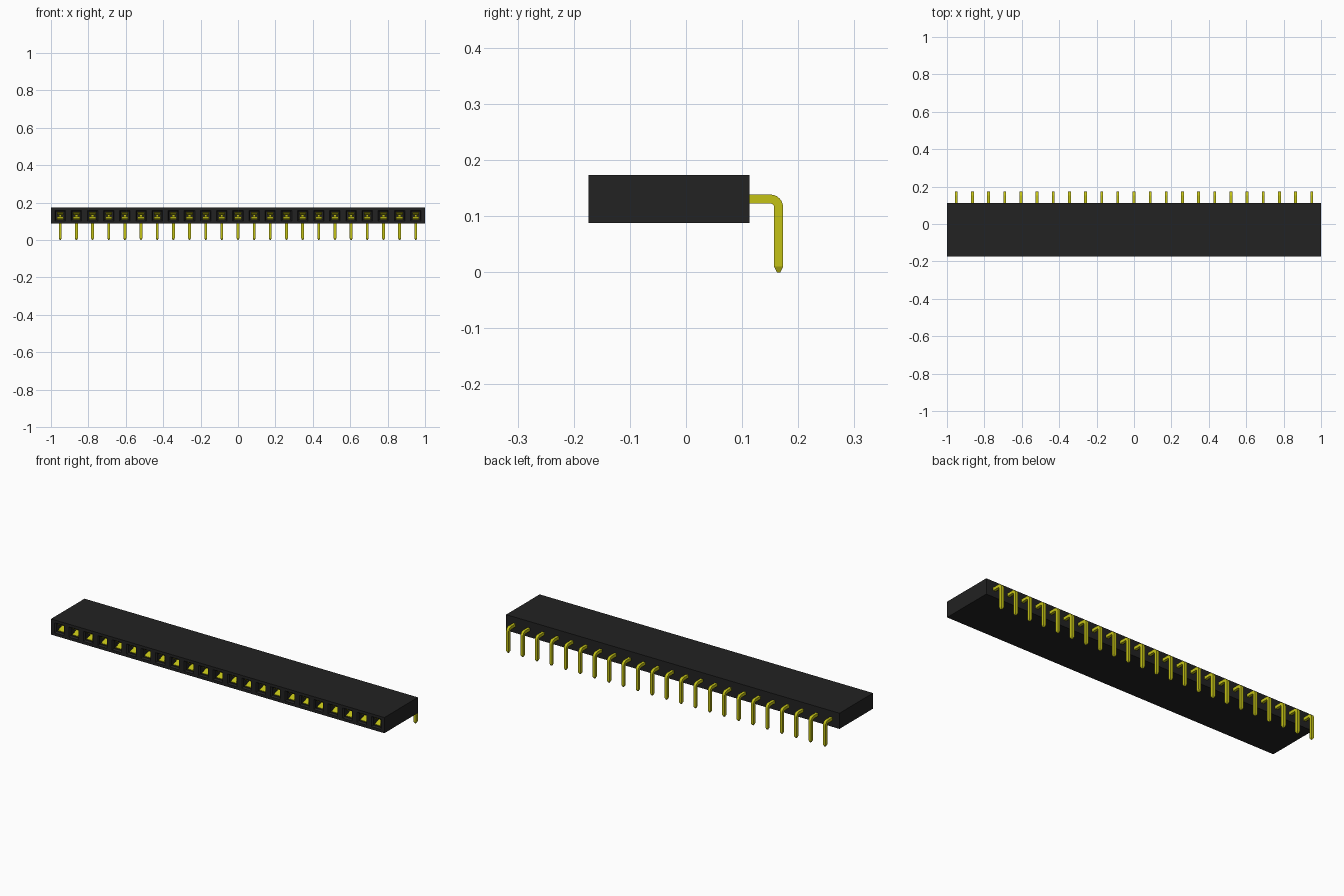
import bpy, bmesh, math
from mathutils import Vector

if "Cube" in bpy.data.objects:
    bpy.data.objects.remove(bpy.data.objects["Cube"], do_unlink=True)

COUNT = 23
PITCH = 0.0864
FIRST_X = -PITCH * (COUNT - 1) / 2
FRONT, BACK = -0.174, 0.113
BOTTOM, TOP = 0.088, 0.173
MID_Z = (BOTTOM + TOP) / 2


def material(name, color):
    m = bpy.data.materials.new(name)
    m.use_nodes = True
    m.diffuse_color = color
    m.node_tree.nodes["Principled BSDF"].inputs["Base Color"].default_value = color
    return m


def finish(name, bm, mat):
    bmesh.ops.recalc_face_normals(bm, faces=bm.faces)
    mesh = bpy.data.meshes.new(name)
    bm.to_mesh(mesh)
    bm.free()
    mesh.materials.append(mat)
    ob = bpy.data.objects.new(name, mesh)
    bpy.context.collection.objects.link(ob)
    return ob


def sweep(bm, path, half_width):
    """Sweep a rectangle along (y, z, half thickness) stations."""
    rings = []
    for i, (y, z, h) in enumerate(path):
        a, b = path[max(i - 1, 0)], path[min(i + 1, len(path) - 1)]
        t = Vector((b[0] - a[0], b[1] - a[1])).normalized()
        n = Vector((-t.y, t.x)) * h
        w = half_width * min(1, h / path[0][2])
        rings.append([bm.verts.new((sx * w, y + s * n.x, z + s * n.y))
                      for sx, s in ((-1, -1), (1, -1), (1, 1), (-1, 1))])
    for r, q in zip(rings, rings[1:]):
        for k in range(4):
            j = (k + 1) % 4
            bm.faces.new((r[k], r[j], q[j], q[k]))
    bm.faces.new(rings[0])
    bm.faces.new(rings[-1])


def repeat_row(ob):
    ob.location.x = FIRST_X
    arr = ob.modifiers.new("row", "ARRAY")
    arr.count = COUNT
    arr.use_relative_offset = False
    arr.use_constant_offset = True
    arr.constant_offset_displace = (PITCH, 0, 0)


black = material("black plastic", (0.016, 0.016, 0.016, 1))
gold = material("gold metal", (0.55, 0.54, 0.008, 1))

# Housing: a long block divided into one cell per socket
bm = bmesh.new()
bmesh.ops.create_cube(bm, size=1)
for v in bm.verts:
    v.co = Vector((v.co.x * 2, FRONT if v.co.y < 0 else BACK,
                   BOTTOM if v.co.z < 0 else TOP))
for i in range(COUNT + 1):
    bmesh.ops.bisect_plane(bm, geom=bm.verts[:] + bm.edges[:] + bm.faces[:],
                           plane_co=(FIRST_X + (i - 0.5) * PITCH, 0, 0),
                           plane_no=(1, 0, 0))
bmesh.ops.recalc_face_normals(bm, faces=bm.faces)

# Sockets: rim, lead-in funnel, then a deep square hole
cells = [f for f in bm.faces
         if f.normal.y < -0.9 and abs(f.calc_center_median().x) < 0.98]
for thickness, depth in ((0.015, 0), (0.006, -0.008), (0.0003, -0.22)):
    bmesh.ops.inset_individual(bm, faces=cells, thickness=thickness,
                               depth=depth, use_even_offset=True)
finish("housing", bm, black)

# Pins: straight tail, rounded right-angle bend, tapered tip
H = 0.008
R = 0.0145
PIN_Y = 0.165
path = [(-0.03, MID_Z, H)]
for k in range(7):
    a = math.pi / 2 * (1 - k / 6)
    path.append((PIN_Y - R + R * math.cos(a), MID_Z - R + R * math.sin(a), H))
path += [(PIN_Y, 0.01, H), (PIN_Y, 0, 0.003)]
bm = bmesh.new()
sweep(bm, path, 0.0075)
repeat_row(finish("pins", bm, gold))

# Contacts: paired spring leaves that pinch together inside each socket
bm = bmesh.new()
for side in (-1, 1):
    leaf = [(-0.160, 0.018), (-0.125, 0.006), (-0.105, 0.006),
            (-0.04, 0.016), (0.04, 0.016)]
    sweep(bm, [(y, MID_Z + side * off, 0.002) for y, off in leaf], 0.018)
repeat_row(finish("socket_contacts", bm, gold))
